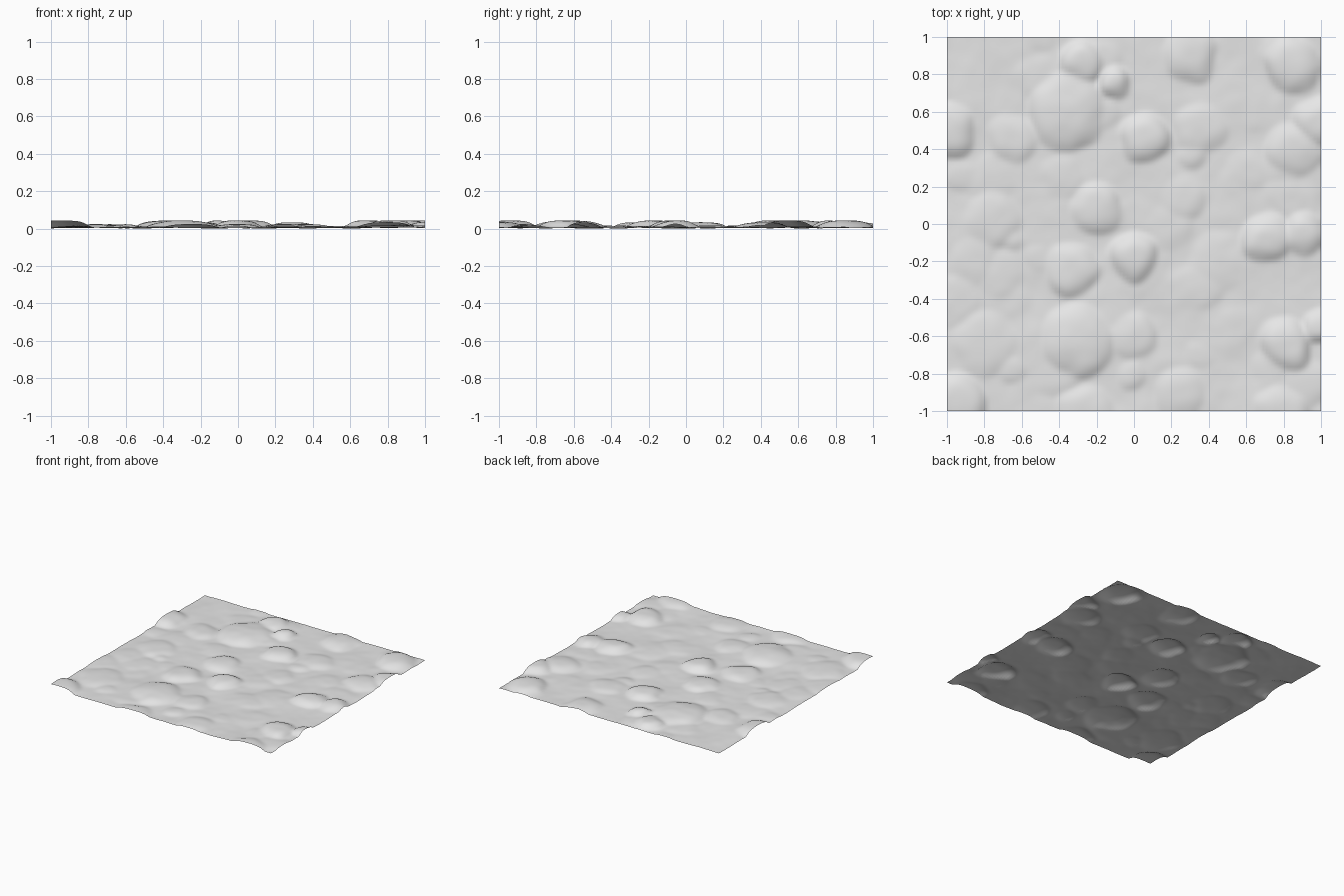
import bpy
import bmesh
import random
from mathutils import Vector, noise

default_cube = bpy.data.objects.get("Cube")
if default_cube:
    bpy.data.objects.remove(default_cube, do_unlink=True)

PEAK = 0.05
CELLS = 110

# Main mounds: centre x, centre y, radius, top height
mounds = [
    (-.35, .6, .22, .05), (-.3, -.62, .2, .05), (.05, .45, .14, .05),
    (.82, -.65, .14, .05), (.9, -.05, .12, .05), (.7, -.08, .14, .05),
    (-.28, .87, .12, .05), (.85, .85, .16, .05), (.3, .9, .15, .04),
    (-.75, .02, .16, .03), (-.2, .08, .14, .04), (0, -.18, .14, .05),
    (-.33, -.25, .14, .04), (-.95, -.95, .15, .05), (1, .55, .15, .05),
    (1, -.55, .1, .04), (.8, -1, .15, .04), (-.25, -1, .15, .03),
    (.45, -.2, .16, .02), (0, -.6, .13, .03), (-.8, -.65, .18, .03),
    (.25, -.9, .13, .03), (.35, .5, .14, .03), (-.65, .45, .14, .03),
    (-.1, .75, .1, .05), (-1, .5, .16, .05), (.85, .4, .15, .04),
]

# Small low mounds scattered between the main ones
random.seed(4)
for _ in range(60):
    mounds.append((random.uniform(-1, 1), random.uniform(-1, 1),
                   random.uniform(.07, .14), random.uniform(.012, .024)))


def ground_height(x, y):
    """Gently rolling ground with the tallest mound at each point on top."""
    spot = Vector((x, y, 0))
    wobble = noise.noise_vector(spot * 6) * 0.035
    ground = 0.012 + 0.008 * noise.noise(spot * 4)
    height = ground
    for cx, cy, radius, top in mounds:
        t = Vector((x + wobble.x - cx, y + wobble.y - cy)).length / radius
        if t < 1:
            height = max(height, ground + (top - ground) * (1 - t ** 3))
    return height + 0.002 * noise.noise(spot * 13)


# Terrain sheet: a grid lifted to the ground height
bm = bmesh.new()
bmesh.ops.create_grid(bm, x_segments=CELLS, y_segments=CELLS, size=1)
for v in bm.verts:
    v.co.z = ground_height(v.co.x, v.co.y)

# Soften the creases where mounds meet
inner = [v for v in bm.verts if not v.is_boundary]
bmesh.ops.smooth_vert(bm, verts=inner, factor=0.5, use_axis_z=True)

# Rest the sheet on the floor and level the highest tops
lowest = min(v.co.z for v in bm.verts)
for v in bm.verts:
    v.co.z = min(v.co.z - lowest, PEAK)

mesh = bpy.data.meshes.new("terrain_sheet")
bm.to_mesh(mesh)
bm.free()
terrain = bpy.data.objects.new("terrain_sheet", mesh)
bpy.context.collection.objects.link(terrain)

# Plain grey ground
grey = bpy.data.materials.new("ground_grey")
grey.use_nodes = True
colour = (0.8, 0.8, 0.8, 1)
grey.diffuse_color = colour
grey.node_tree.nodes["Principled BSDF"].inputs["Base Color"].default_value = colour
mesh.materials.append(grey)

# Smooth shading
for polygon in mesh.polygons:
    polygon.use_smooth = True
